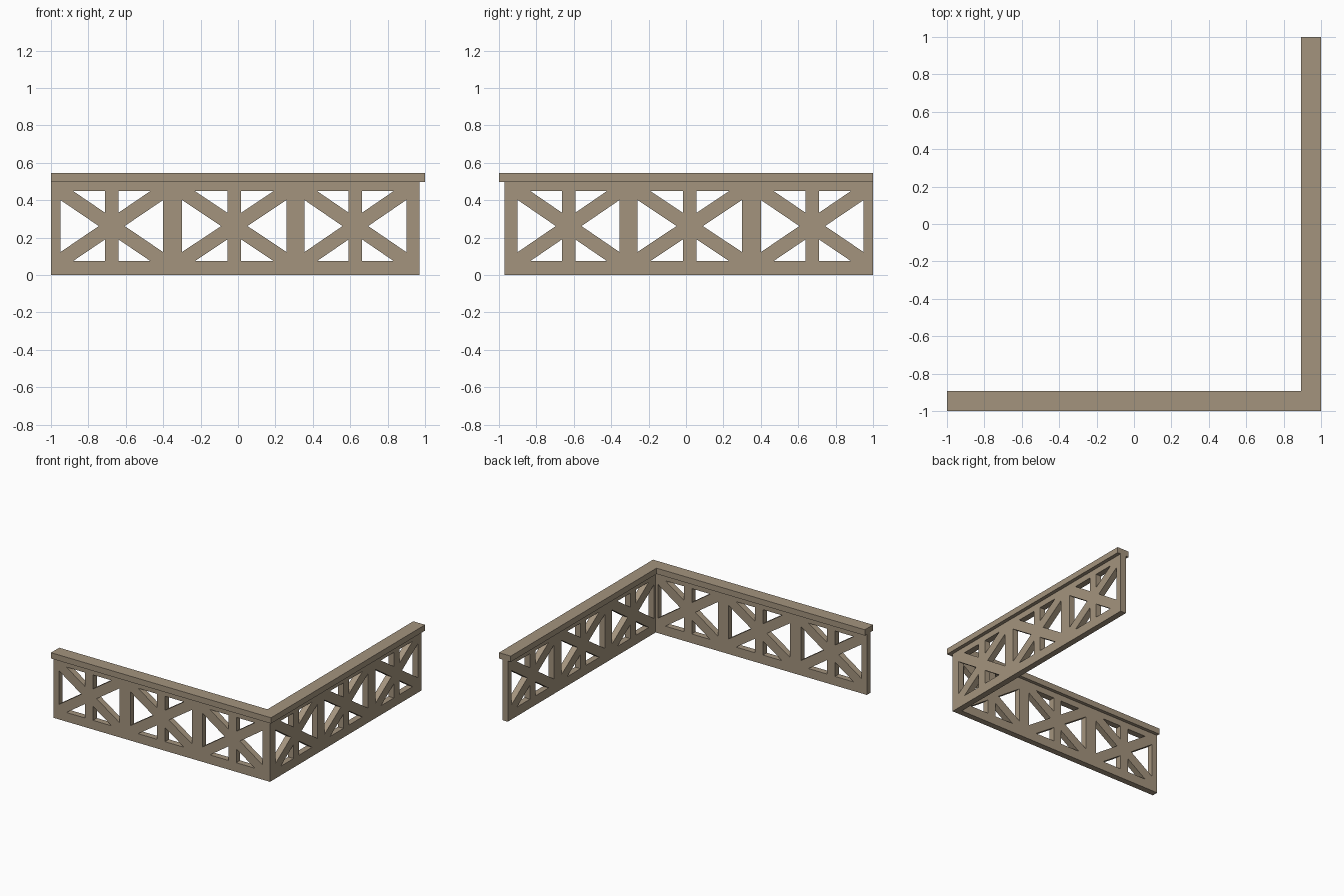
import bpy, bmesh
from mathutils import Matrix

if "Cube" in bpy.data.objects:
    bpy.data.objects.remove(bpy.data.objects["Cube"])

wood = bpy.data.materials.new("weathered tan wood")
wood.diffuse_color = (0.368, 0.294, 0.207, 1)
wood.use_nodes = True
wood.node_tree.nodes["Principled BSDF"].inputs["Base Color"].default_value = wood.diffuse_color


def plate(name, loops, thickness, matrix):
    """Flat plate from an outer outline plus hole outlines, extruded."""
    cu = bpy.data.curves.new(name, 'CURVE')
    cu.dimensions = '2D'
    cu.fill_mode = 'BOTH'
    cu.extrude = thickness / 2
    for pts in loops:
        sp = cu.splines.new('POLY')
        sp.points.add(len(pts) - 1)
        for p, (u, v) in zip(sp.points, pts):
            p.co = (u, v, 0, 1)
        sp.use_cyclic_u = True
    tmp = bpy.data.objects.new(name + "_outline", cu)
    bpy.context.collection.objects.link(tmp)
    bpy.context.view_layer.update()
    me = bpy.data.meshes.new_from_object(
        tmp.evaluated_get(bpy.context.evaluated_depsgraph_get()))
    bpy.data.objects.remove(tmp)
    bm = bmesh.new()
    bm.from_mesh(me)
    bmesh.ops.remove_doubles(bm, verts=bm.verts, dist=1e-4)
    bmesh.ops.transform(bm, matrix=matrix, verts=bm.verts)
    bmesh.ops.recalc_face_normals(bm, faces=bm.faces)
    for f in bm.faces:
        f.smooth = False
        f.material_index = 0
    bm.to_mesh(me)
    bm.free()
    me.materials.clear()
    me.materials.append(wood)
    ob = bpy.data.objects.new(name, me)
    bpy.context.collection.objects.link(ob)
    return ob


# Openings left between the crossed braces and centre post of each bay
Z0, Z1 = 0.075, 0.448
BAYS = [(-0.95, -0.40), (-0.30, 0.26), (0.355, 0.90)]
POST, BRACE = 0.036, 0.047   # half post width, half brace height


def bay_holes(a, b):
    cx, cz = (a + b) / 2, (Z0 + Z1) / 2
    hw, hh = (b - a) / 2, (Z1 - Z0) / 2
    k = hh / hw
    holes = []
    for s in (-1, 1):
        # side triangle
        holes.append([(cx + s * hw, cz + hh - BRACE),
                      (cx + s * hw, cz - hh + BRACE),
                      (cx + s * BRACE / k, cz)])
        # upper and lower triangles beside the post
        for t in (-1, 1):
            holes.append([(cx + s * POST, cz + t * hh),
                          (cx + s * (hw - BRACE / k), cz + t * hh),
                          (cx + s * POST, cz + t * (k * POST + BRACE))])
    return holes


def rect(a, b, c, d):
    return [(a, c), (b, c), (b, d), (a, d)]


holes = [h for bay in BAYS for h in bay_holes(*bay)]
front = Matrix(((1, 0, 0, 0), (0, 0, -1, -0.945), (0, 1, 0, 0), (0, 0, 0, 1)))
right = Matrix(((0, 0, -1, 0.945), (-1, 0, 0, 0), (0, 1, 0, 0), (0, 0, 0, 1)))

# Lattice panels
plate("front_lattice_panel", [rect(-1, 0.97, 0, 0.5)] + holes, 0.05, front)
plate("right_lattice_panel", [rect(-1, 0.92, 0, 0.5)] + holes, 0.05, right)

# L-shaped top rail
plate("top_rail", [[(-1, -1), (1, -1), (1, 1), (0.893, 1),
                    (0.893, -0.893), (-1, -0.893)]],
      0.048, Matrix.Translation((0, 0, 0.522)))
